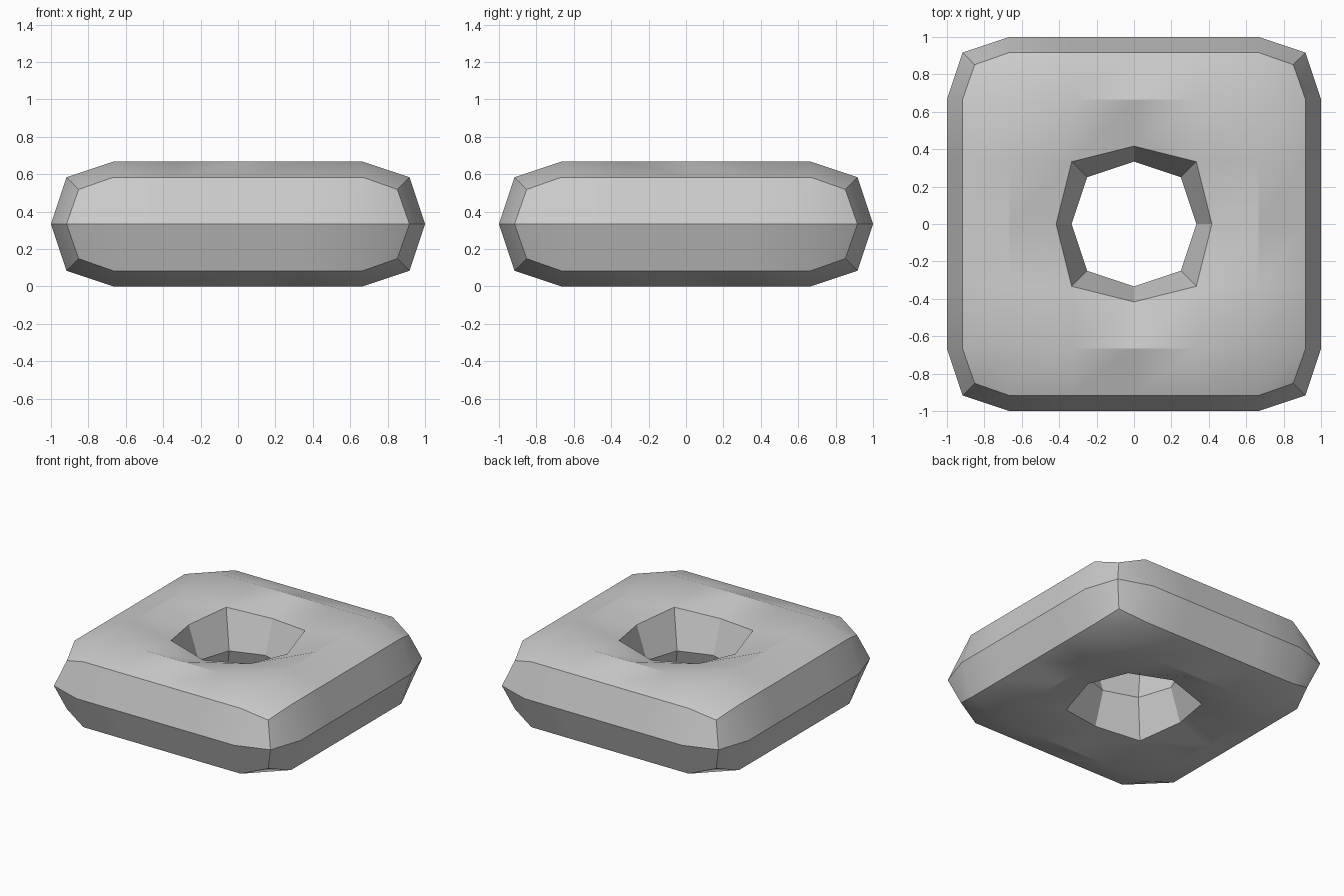
import bpy
import bmesh

if "Cube" in bpy.data.objects:
    bpy.data.objects.remove(bpy.data.objects["Cube"])

CELL = 2 / 3  # edge length of one cage block

# Flat grey surface colour
grey = bpy.data.materials.new("grey")
grey.diffuse_color = (0.6, 0.6, 0.6, 1)
grey.use_nodes = True
grey.node_tree.nodes["Principled BSDF"].inputs["Base Color"].default_value = grey.diffuse_color

# Cage: a three by three slab of blocks with the middle block missing
bm = bmesh.new()
ring = [(i, j) for i in (-1, 0, 1) for j in (-1, 0, 1) if (i, j) != (0, 0)]
for i, j in ring:
    x0, y0 = (i - 0.5) * CELL, (j - 0.5) * CELL
    corners = [(x0, y0), (x0 + CELL, y0), (x0 + CELL, y0 + CELL), (x0, y0 + CELL)]
    low = [bm.verts.new((x, y, 0)) for x, y in corners]
    high = [bm.verts.new((x, y, CELL)) for x, y in corners]
    bm.faces.new(low[::-1])
    bm.faces.new(high)
    # Side walls only where there is no neighbouring block
    for k, (di, dj) in enumerate([(0, -1), (1, 0), (0, 1), (-1, 0)]):
        if (i + di, j + dj) not in ring:
            n = (k + 1) % 4
            bm.faces.new((low[k], low[n], high[n], high[k]))
bmesh.ops.remove_doubles(bm, verts=bm.verts, dist=0.001)
bmesh.ops.recalc_face_normals(bm, faces=bm.faces)

mesh = bpy.data.meshes.new("square_ring")
bm.to_mesh(mesh)
bm.free()
mesh.materials.append(grey)
ring_obj = bpy.data.objects.new("square_ring", mesh)
bpy.context.collection.objects.link(ring_obj)

# Round the cage off with one subdivision step
sub = ring_obj.modifiers.new("rounding", "SUBSURF")
sub.levels = sub.render_levels = 1
sub.use_limit_surface = False
bpy.context.view_layer.objects.active = ring_obj
ring_obj.select_set(True)
bpy.ops.object.modifier_apply(modifier=sub.name)
bpy.ops.object.shade_smooth_by_angle()
